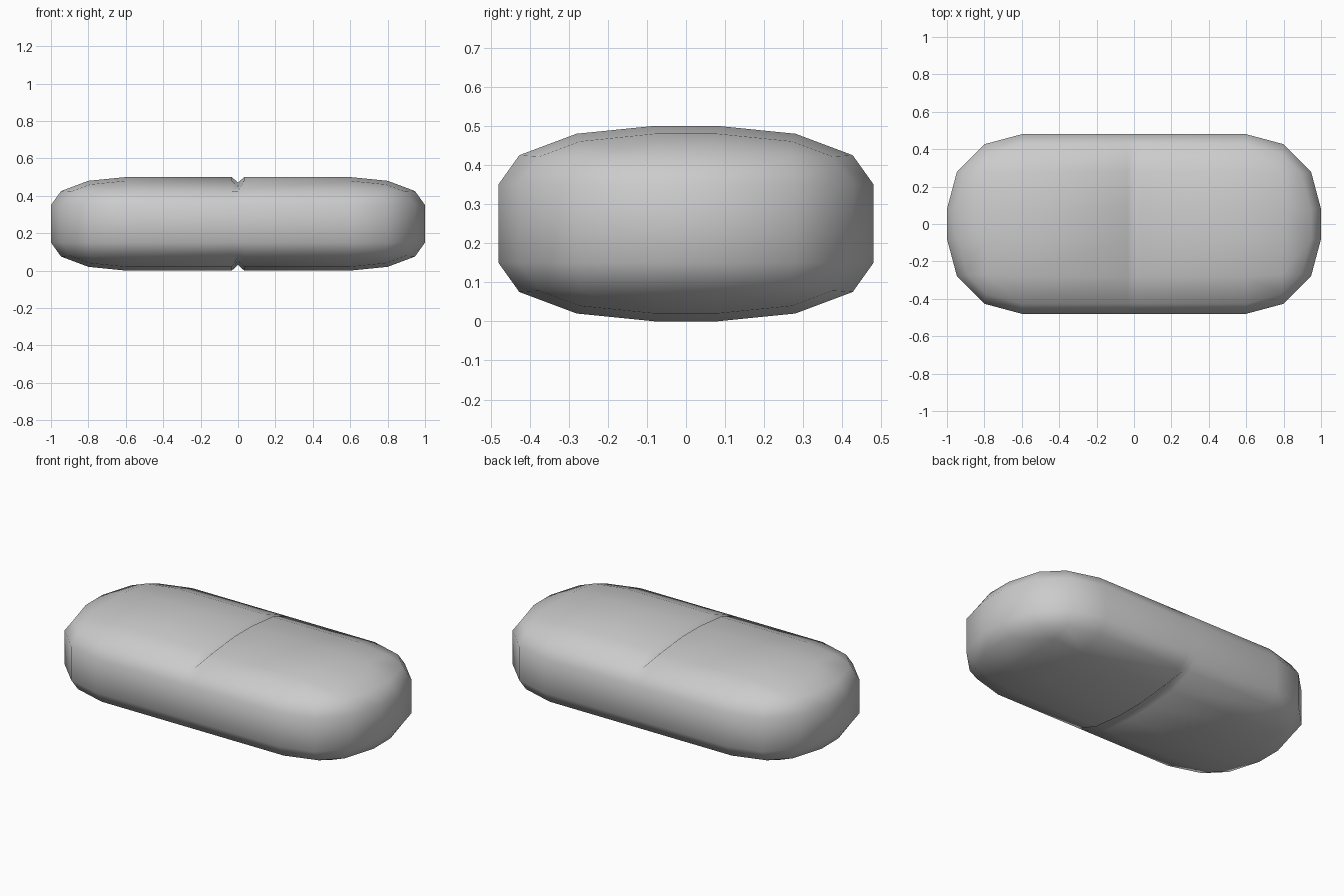
import bpy, bmesh
from mathutils import Vector

if "Cube" in bpy.data.objects:
    bpy.data.objects.remove(bpy.data.objects["Cube"])

HALF = Vector((1.0, 0.48, 0.25))   # half sizes of the tablet
RADIUS = 0.4                       # plan corner radius
FLATTEN = 0.375                    # vertical squash of the rounding
GROOVE_HALF, GROOVE_DEPTH = 0.033, 0.03

# Rounded body: bevelled box, later squashed in z
bm = bmesh.new()
bmesh.ops.create_cube(bm, size=2.0)
for v in bm.verts:
    v.co = Vector((v.co.x * HALF.x, v.co.y * HALF.y, v.co.z * HALF.z / FLATTEN))
bmesh.ops.bevel(bm, geom=bm.edges[:], offset=RADIUS, offset_type='OFFSET',
                segments=3, profile=0.5, affect='EDGES', clamp_overlap=False)
for v in bm.verts:
    v.co.z = v.co.z * FLATTEN + HALF.z

# Score line: three loops around the middle, centre one pushed in top and bottom
for x in (-GROOVE_HALF, 0.0, GROOVE_HALF):
    bmesh.ops.bisect_plane(bm, geom=bm.verts[:] + bm.edges[:] + bm.faces[:],
                           plane_co=(x, 0, 0), plane_no=(1, 0, 0), dist=1e-5)
for v in bm.verts:
    if abs(v.co.x) < 1e-4 and abs(v.co.y) < 0.35:
        v.co.z += -GROOVE_DEPTH if v.co.z > HALF.z else GROOVE_DEPTH

bmesh.ops.recalc_face_normals(bm, faces=bm.faces[:])
for f in bm.faces:
    f.smooth = True
mesh = bpy.data.meshes.new("tablet")
bm.to_mesh(mesh)
bm.free()
tablet = bpy.data.objects.new("tablet", mesh)
bpy.context.collection.objects.link(tablet)
